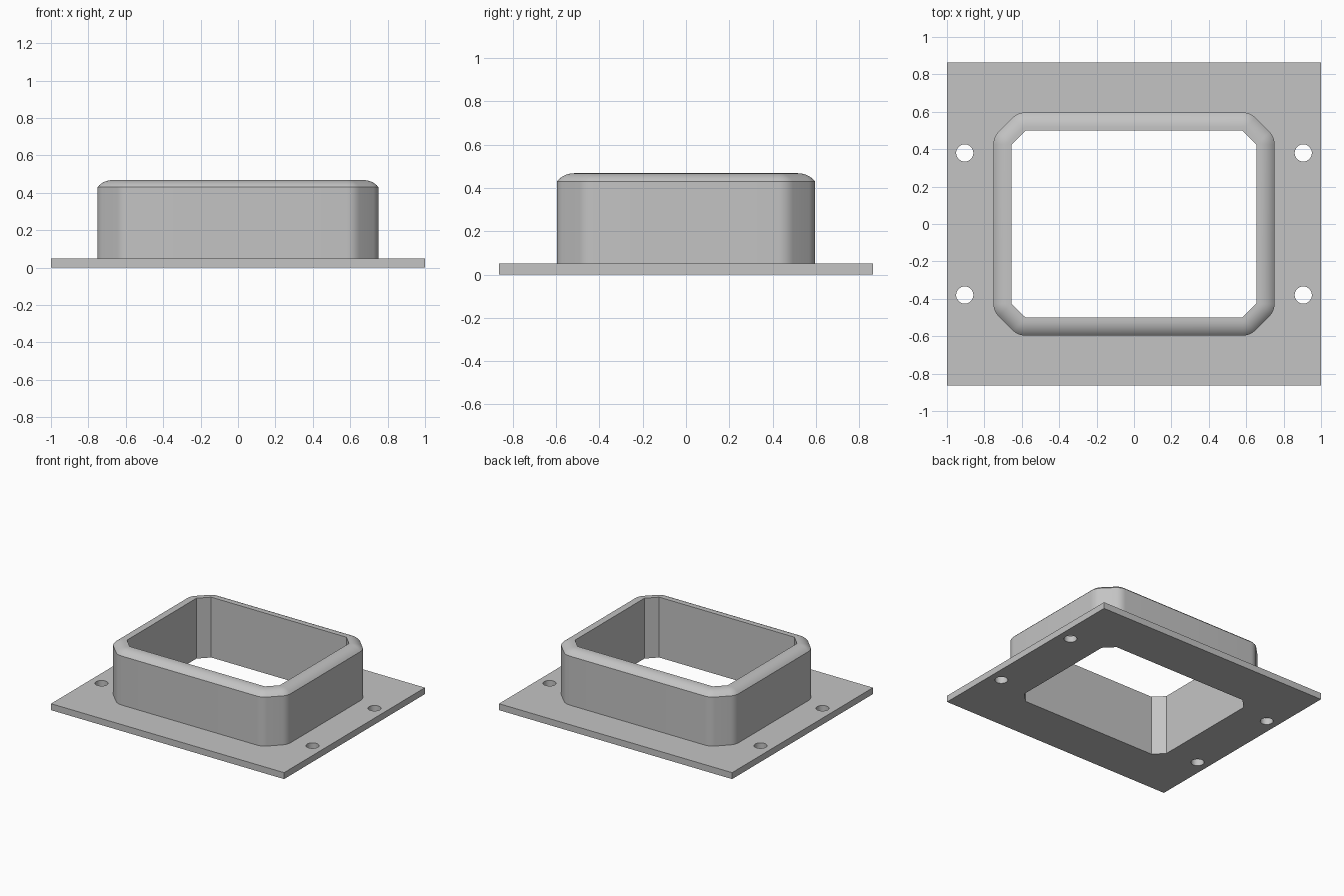
import bpy, bmesh
from math import sin, cos, pi, radians
from mathutils import Vector

cube = bpy.data.objects.get("Cube")
if cube:
    bpy.data.objects.remove(cube, do_unlink=True)

# Main sizes
PLATE_X, PLATE_Y, PLATE_T = 1.0, 0.863, 0.05
OPEN_X, OPEN_Y, CHAMFER = 0.655, 0.5, 0.075
WALL, TOP, SHOULDER = 0.097, 0.468, 0.43
HOLE_X, HOLE_Y, HOLE_R = 0.905, 0.38, 0.046

grey = bpy.data.materials.new("light grey")
grey.use_nodes = True
grey.diffuse_color = (0.55, 0.55, 0.55, 1)
grey.node_tree.nodes["Principled BSDF"].inputs["Base Color"].default_value = (0.55, 0.55, 0.55, 1)


def finish(obj, angle):
    bpy.ops.object.select_all(action='DESELECT')
    obj.select_set(True)
    bpy.context.view_layer.objects.active = obj
    bpy.ops.object.shade_smooth_by_angle(angle=radians(angle))


def opening(offset, steps=6):
    """Chamfered rectangle grown outward by offset, with rounded corners."""
    points = []
    for quarter in range(4):
        sx = 1 if quarter in (0, 3) else -1
        sy = 1 if quarter < 2 else -1
        ends = [Vector((sx * OPEN_X, sy * (OPEN_Y - CHAMFER))),
                Vector((sx * (OPEN_X - CHAMFER), sy * OPEN_Y))]
        if sx * sy < 0:
            ends.reverse()
        for i, p in enumerate(ends):
            for s in range(steps + 1):
                a = quarter * pi / 2 + (i + s / steps) * pi / 4
                points.append(p + offset * Vector((cos(a), sin(a))))
    return points


def circle(x, y, r, count=32):
    return [Vector((x + r * cos(2 * pi * i / count), y + r * sin(2 * pi * i / count)))
            for i in range(count)]


# Base plate: filled outline with the opening and four bolt holes
curve = bpy.data.curves.new("base_plate", 'CURVE')
curve.dimensions = '2D'
curve.fill_mode = 'BOTH'
curve.extrude = PLATE_T / 2
outer = [Vector((x * PLATE_X, y * PLATE_Y)) for x, y in ((-1, -1), (1, -1), (1, 1), (-1, 1))]
clean_opening = [Vector((round(p.x, 5), round(p.y, 5))) for p in opening(0, 1)[::2]]
loops = [outer, clean_opening]
loops += [circle(sx * HOLE_X, sy * HOLE_Y, HOLE_R) for sx in (-1, 1) for sy in (-1, 1)]
for loop in loops:
    spline = curve.splines.new('POLY')
    spline.points.add(len(loop) - 1)
    for point, p in zip(spline.points, loop):
        point.co = (p.x, p.y, 0, 1)
    spline.use_cyclic_u = True
plate = bpy.data.objects.new("base_plate", curve)
plate.location.z = PLATE_T / 2
bpy.context.collection.objects.link(plate)
curve.materials.append(grey)
bpy.ops.object.select_all(action='DESELECT')
plate.select_set(True)
bpy.context.view_layer.objects.active = plate
bpy.ops.object.convert(target='MESH')
bm = bmesh.new()
bm.from_mesh(plate.data)
bmesh.ops.remove_doubles(bm, verts=bm.verts, dist=0.0001)
bmesh.ops.recalc_face_normals(bm, faces=bm.faces)
bm.to_mesh(plate.data)
bm.free()
finish(plate, 30)

# Collar: wall section swept round the opening, with a rounded top rim
drop, run = TOP - SHOULDER, 0.08
radius = (run ** 2 + drop ** 2) / (2 * drop)
section = [(0, PLATE_T), (WALL, PLATE_T), (WALL, SHOULDER)]
for i in range(1, 9):
    r = run * (1 - i / 8)
    section.append((WALL - run + r, TOP - radius + (radius ** 2 - r ** 2) ** 0.5))
section.append((0, TOP))

bm = bmesh.new()
rings = [[bm.verts.new((p.x, p.y, z)) for p in opening(off)] for off, z in section]
for k, ring in enumerate(rings):
    above = rings[(k + 1) % len(rings)]
    for i in range(len(ring)):
        j = (i + 1) % len(ring)
        bm.faces.new((ring[i], ring[j], above[j], above[i]))
bmesh.ops.remove_doubles(bm, verts=bm.verts, dist=0.0001)
bmesh.ops.recalc_face_normals(bm, faces=bm.faces)
mesh = bpy.data.meshes.new("collar")
bm.to_mesh(mesh)
bm.free()
mesh.materials.append(grey)
collar = bpy.data.objects.new("collar", mesh)
bpy.context.collection.objects.link(collar)
finish(collar, 30)
